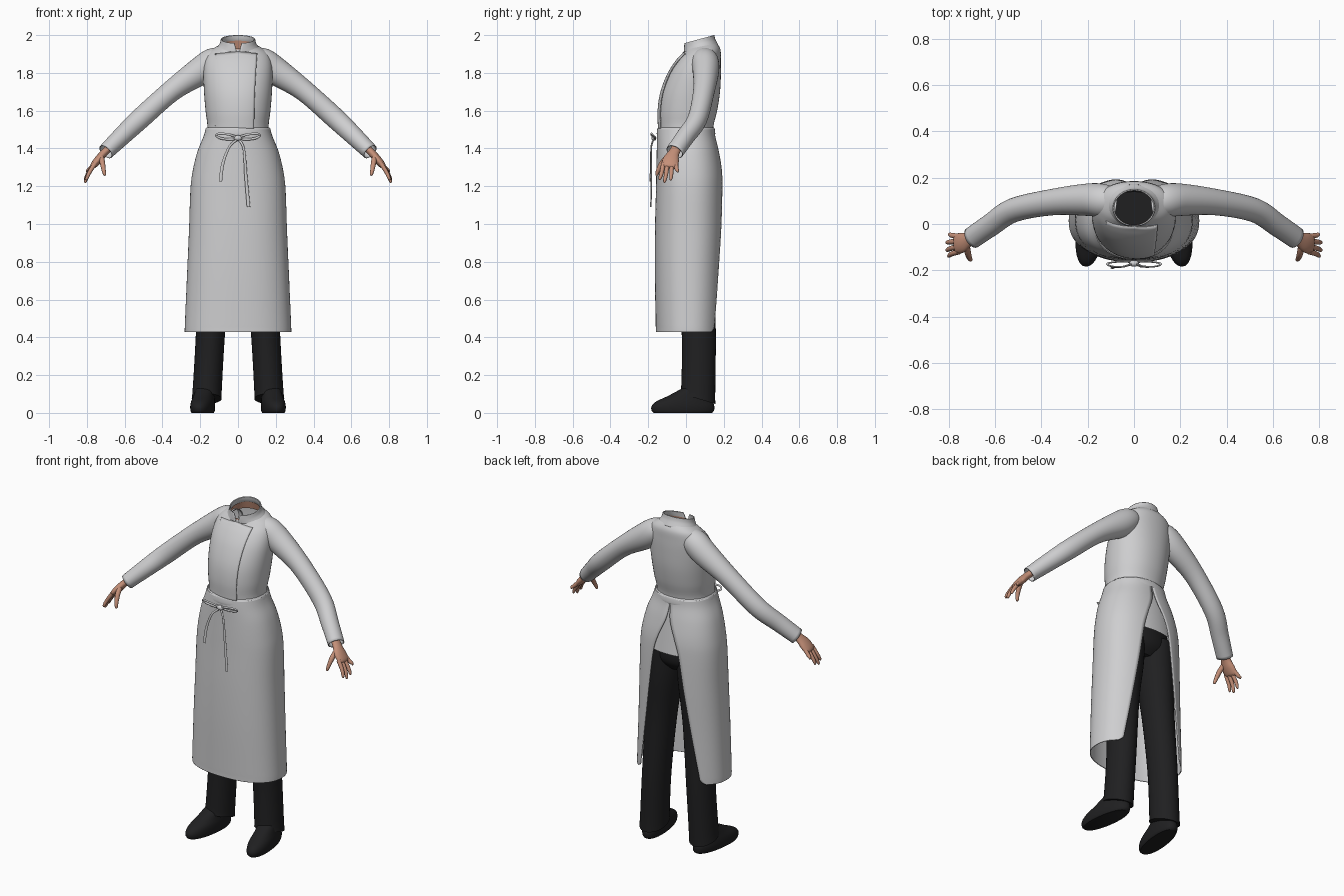
import bpy, bmesh, math
from mathutils import Vector
from mathutils.bvhtree import BVHTree

cube = bpy.data.objects.get("Cube")
if cube:
    bpy.data.objects.remove(cube, do_unlink=True)


def material(name, r, g, b):
    m = bpy.data.materials.new(name)
    m.use_nodes = True
    m.diffuse_color = (r, g, b, 1)
    bsdf = next(n for n in m.node_tree.nodes if n.type == "BSDF_PRINCIPLED")
    bsdf.inputs["Base Color"].default_value = (r, g, b, 1)
    return m


WHITE = material("white cloth", 0.62, 0.62, 0.63)
BLACK = material("black cloth", 0.014, 0.014, 0.015)
SKIN = material("skin", 0.56, 0.28, 0.19)


def smooth_keys(keys, steps):
    """Catmull-Rom interpolation through tuples of numbers."""
    out = []
    for i in range(len(keys) - 1):
        p = [keys[max(0, min(len(keys) - 1, i + k))] for k in (-1, 0, 1, 2)]
        for s in range(steps):
            t = s / steps
            out.append([b + 0.5 * t * (c - a + t * (2 * a - 5 * b + 4 * c - d
                        + t * (3 * (b - c) + d - a))) for a, b, c, d in zip(*p)])
    return out + [list(keys[-1])]


def build(name, rows, mat, closed=True, caps=False, mirror=False, thick=0):
    """Skin rows of points into a mesh object."""
    n = len(rows[0])
    verts = [tuple(p) for r in rows for p in r]
    faces = [(i * n + j, i * n + (j + 1) % n, (i + 1) * n + (j + 1) % n, (i + 1) * n + j)
             for i in range(len(rows) - 1) for j in range(n if closed else n - 1)]
    if caps:
        faces += [tuple(range(n)), tuple(range((len(rows) - 1) * n, len(rows) * n))]
    me = bpy.data.meshes.new(name)
    me.from_pydata(verts, [], faces)
    bm = bmesh.new()
    bm.from_mesh(me)
    bmesh.ops.recalc_face_normals(bm, faces=bm.faces)
    bm.to_mesh(me)
    bm.free()
    ob = bpy.data.objects.new(name, me)
    bpy.context.collection.objects.link(ob)
    me.materials.append(mat)
    bpy.ops.object.select_all(action="DESELECT")
    ob.select_set(True)
    bpy.context.view_layer.objects.active = ob
    bpy.ops.object.shade_smooth_by_angle(angle=math.radians(45))
    if thick:
        mod = ob.modifiers.new("thickness", "SOLIDIFY")
        mod.thickness = thick
        mod.offset = 0
    if mirror:
        ob.modifiers.new("mirror", "MIRROR")
    return verts, faces


def loft(name, keys, mat, power=2.0, phase=0.0, shear=0.0, steps=5, n=48, **kw):
    """Stacked level rings: x, y, z, x radius, y radius, tilt, gap half width."""
    rows = []
    is_open = len(keys[0]) > 6
    for cx, cy, cz, rx, ry, tilt, *gap in smooth_keys(keys, steps):
        start = math.asin(min(1, max(0, gap[0]) / rx) ** (power / 2)) if gap else 0
        row = []
        for j in range(n + 1 if is_open else n):
            a = phase + start + (math.tau - 2 * start) * j / n
            s, c = math.sin(a), math.cos(a)
            x = math.copysign(abs(s) ** (2 / power), s) * rx
            y = math.copysign(abs(c) ** (2 / power), c) * ry
            row.append((cx + x - shear * y, cy + y, cz + tilt * y))
        rows.append(row)
    return build(name, rows, mat, closed=not is_open, **kw)


def tube(name, keys, mat, steps=5, n=20, **kw):
    """Sweep an oval along a path: x, y, z, radius in the front plane, radius in depth."""
    pts = smooth_keys(keys, steps)
    rows = []
    for i, (x, y, z, a, b) in enumerate(pts):
        t = (Vector(pts[min(i + 1, len(pts) - 1)][:3]) - Vector(pts[max(i - 1, 0)][:3])).normalized()
        v = (Vector((0, 1, 0)) - t * t.y).normalized()
        u = t.cross(v)
        rows.append([Vector((x, y, z)) + u * a * math.cos(k * math.tau / n)
                     + v * b * math.sin(k * math.tau / n) for k in range(n)])
    return build(name, rows, mat, **kw)


# Jacket body, hanging below the waist under the apron
torso = loft("jacket_body", [
    (0, .02, 1.18, .222, .165, 0), (0, .007, 1.4, .196, .15, 0),
    (0, 0, 1.5, .163, .143, 0), (0, .01, 1.6, .172, .155, 0),
    (0, .025, 1.7, .18, .155, 0), (0, .047, 1.8, .183, .138, 0),
    (0, .07, 1.87, .175, .115, 0), (0, .085, 1.915, .15, .097, .1),
    (0, .08, 1.94, .108, .084, .2)], WHITE, power=2.15)

# Overlapping front flap, rising gently off the jacket towards its free edge
tree = BVHTree.FromPolygons(*torso)
flap = []
for i in range(31):
    f = i / 30
    row = []
    for j in range(21):
        g = j / 20
        x = -.12 + g * (.205 + .017 * f * f)
        z = 1.5 + f * (.412 - .1 * abs(x))
        hit = tree.ray_cast(Vector((x, -1, z)), Vector((0, 1, 0)))[0]
        row.append((x, hit.y + .003 - .011 * g, z))
    flap.append(row)
build("jacket_flap", flap, WHITE, closed=False, thick=.004)

# Stand collar, open at the front, with the throat behind it
loft("collar", [(0, .08, 1.928, .112, .089, .2, .008), (0, .072, 1.953, .094, .081, .28, .012),
                (0, .07, 1.978, .088, .077, .28, .02)], WHITE, phase=math.pi, thick=.006)
loft("throat", [(0, .075, 1.91, .098, .081, .2), (0, .072, 1.95, .086, .074, .28)], SKIN)

# Sleeves
tube("sleeves", [(.08, .095, 1.87, .055, .055), (.13, .1, 1.86, .07, .07),
                 (.2, .105, 1.81, .072, .068), (.35, .095, 1.706, .055, .055),
                 (.52, .06, 1.555, .053, .05), (.62, -.005, 1.46, .047, .047),
                 (.7, -.06, 1.382, .041, .046)], WHITE, n=32, mirror=True, thick=.004)

# Hands
tube("palms", [(.675, -.045, 1.41, .02, .028), (.71, -.065, 1.375, .02, .03),
               (.74, -.08, 1.34, .021, .043), (.765, -.085, 1.31, .017, .043),
               (.772, -.087, 1.298, .008, .036)], SKIN, caps=True, mirror=True)
fingers = {"index": (-.12, .80, -.138, 1.232), "middle": (-.098, .807, -.113, 1.218),
           "ring": (-.075, .807, -.08, 1.23), "little": (-.054, .797, -.045, 1.272)}
for finger, (root, x, y, z) in fingers.items():
    tube(finger + "_fingers", [(.757, root, 1.32, .012, .012),
                               (.765 + (x - .765) * .65, (root + y) / 2, (1.31 + z) / 2, .0105, .011),
                               (x, y, z + .01, .008, .008), (x + .001, y, z, .003, .003)],
         SKIN, n=12, caps=True, mirror=True)
tube("thumbs", [(.725, -.085, 1.365, .014, .016), (.718, -.125, 1.325, .014, .014),
                (.711, -.147, 1.285, .011, .011), (.706, -.155, 1.262, .008, .008),
                (.705, -.157, 1.256, .003, .003)], SKIN, n=12, caps=True, mirror=True)

# Long apron, split at the back and widening towards the hem
loft("apron", [
    (0, 0, 1.505, .168, .149, 0, .002), (0, .001, 1.46, .182, .153, 0, .003),
    (0, .01, 1.38, .214, .163, 0, .015), (0, .018, 1.28, .238, .173, 0, .055),
    (0, .02, 1.18, .25, .177, 0, .085), (0, .018, .98, .257, .18, 0, .115),
    (0, .015, .75, .267, .178, 0, .15), (0, .015, .5, .278, .174, 0, .19),
    (0, .015, .45, .28, .173, 0, .2), (0, .015, .428, .28, .173, 0, .225)],
    WHITE, power=2.3, n=72, thick=.004)

# Waistband
loft("waistband", [(0, 0, 1.512, .165, .146, 0), (0, 0, 1.504, .171, .152, 0),
                   (0, 0, 1.48, .177, .155, 0), (0, 0, 1.465, .179, .153, 0)], WHITE, power=2.15)

# Tied bow with two loops, a knot and two hanging tails
R = .006
tube("bow_knot", [(-.018, -.165, 1.455, .006, .008), (-.008, -.17, 1.455, .014, .013),
                  (.008, -.17, 1.455, .014, .013), (.018, -.165, 1.455, .006, .008)],
     WHITE, n=12, caps=True)
for side, s in (("left", 1), ("right", -1)):
    tube(side + "_bow_loop", [(s * x, y, z, R, R * .6) for x, y, z in (
        (0, -.168, 1.458), (.05, -.185, 1.474), (.1, -.182, 1.478), (.115, -.172, 1.468),
        (.095, -.166, 1.455), (.05, -.163, 1.448), (0, -.166, 1.452))], WHITE, n=10, caps=True)
tube("right_bow_tail", [(0, -.17, 1.45, R, .004), (-.045, -.184, 1.41, R, .004),
                        (-.08, -.186, 1.32, .008, .004), (-.093, -.19, 1.225, .009, .004)],
     WHITE, n=10, caps=True)
tube("left_bow_tail", [(0, -.17, 1.45, R, .004), (.03, -.184, 1.4, R, .004),
                       (.042, -.183, 1.25, .008, .004), (.056, -.186, 1.09, .009, .004)],
     WHITE, n=10, caps=True)

# Trousers
loft("trouser_seat", [(0, .045, 1.06, .1, .07, 0), (0, .035, 1.12, .185, .125, 0),
                      (0, .02, 1.22, .19, .14, 0), (0, .01, 1.32, .17, .13, 0)], BLACK, caps=True)
loft("trouser_legs", [
    (.166, .063, .075, .079, .092, -.3), (.162, .065, .14, .077, .09, -.1),
    (.147, .068, .4, .077, .09, 0), (.125, .055, .75, .085, .098, 0),
    (.105, .045, 1.0, .099, .118, 0), (.098, .035, 1.17, .1, .128, 0)],
    BLACK, n=32, caps=True, mirror=True)

# Shoes, toes turned slightly outward
loft("shoes", [(.187, -.017, 0, .055, .155, 0), (.187, -.017, .012, .06, .165, 0),
               (.187, -.016, .035, .062, .166, 0), (.185, -.008, .06, .06, .15, 0),
               (.18, .02, .09, .054, .115, 0), (.172, .055, .13, .05, .075, 0)],
     BLACK, power=2.2, shear=.12, n=32, caps=True, mirror=True)
